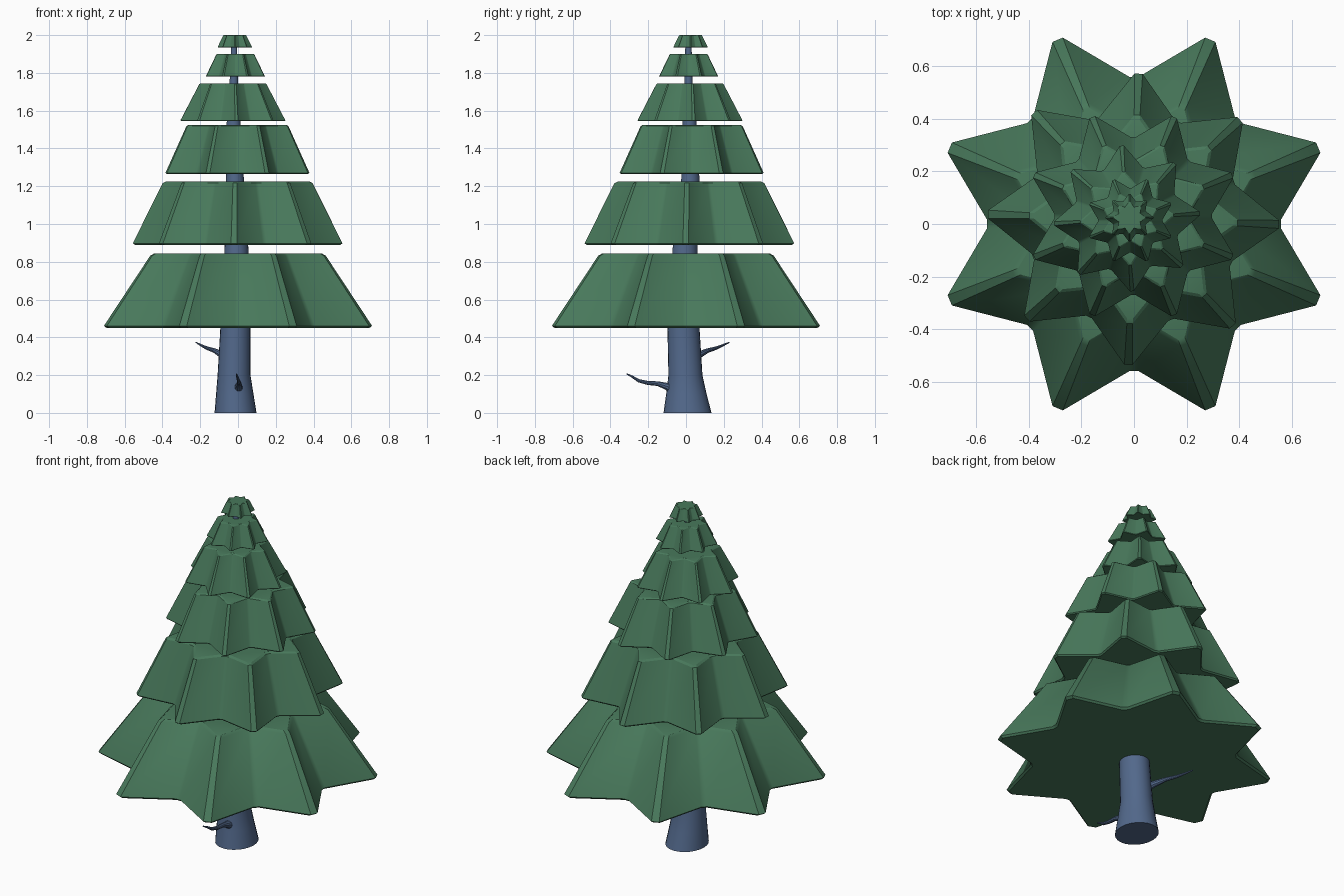
import bpy, bmesh, math
from mathutils import Vector

if "Cube" in bpy.data.objects:
    bpy.data.objects.remove(bpy.data.objects["Cube"])


def material(name, rgb):
    m = bpy.data.materials.new(name)
    m.diffuse_color = (*rgb, 1)
    m.use_nodes = True
    m.node_tree.nodes["Principled BSDF"].inputs["Base Color"].default_value = m.diffuse_color
    return m


GREEN = material("needles", (0.065, 0.19, 0.105))
BARK = material("bark", (0.085, 0.14, 0.26))


def loft(name, rings, mat):
    """Skin a list of equal-length vertex rings and cap both ends."""
    bm = bmesh.new()
    loops = [[bm.verts.new(p) for p in ring] for ring in rings]
    n = len(loops[0])
    for a, b in zip(loops, loops[1:]):
        for i in range(n):
            j = (i + 1) % n
            bm.faces.new((a[i], a[j], b[j], b[i]))
    bm.faces.new(loops[0][::-1])
    bm.faces.new(loops[-1])
    bmesh.ops.recalc_face_normals(bm, faces=bm.faces)
    mesh = bpy.data.meshes.new(name)
    bm.to_mesh(mesh)
    bm.free()
    mesh.materials.append(mat)
    ob = bpy.data.objects.new(name, mesh)
    bpy.context.collection.objects.link(ob)
    bpy.ops.object.select_all(action='DESELECT')
    ob.select_set(True)
    bpy.context.view_layer.objects.active = ob
    bpy.ops.object.shade_smooth_by_angle(angle=math.radians(30))
    return ob


def star_ring(cx, cy, z, r, turn):
    """Eight-pointed star with blunted tips and valleys."""
    pts = []
    for k in range(16):
        rad, half = (r, 1.6) if k % 2 == 0 else (r * 0.737, 1.7)
        for s in (-half, half):
            a = math.radians(turn + 22.5 * k + s)
            pts.append((cx + rad * math.cos(a), cy + rad * math.sin(a), z))
    return pts


# Foliage tiers: centre x, y, bottom z, top z, bottom radius, top radius, turn
TIERS = [
    (0.0, 0.0, 0.45, 0.845, 0.76, 0.497, 22.5),
    (-0.002, 0.018, 0.89, 1.225, 0.555, 0.397, -2),
    (-0.003, 0.03, 1.265, 1.525, 0.408, 0.289, 22.5),
    (-0.027, 0.021, 1.545, 1.745, 0.278, 0.178, 4),
    (-0.014, 0.014, 1.78, 1.90, 0.167, 0.108, 22.5),
    (-0.017, 0.024, 1.935, 2.0, 0.091, 0.061, 0),
]
for i, (cx, cy, z0, z1, r0, r1, turn) in enumerate(TIERS):
    b = 0.02 * r0
    rings = [star_ring(cx, cy, z, r, turn) for z, r in (
        (z0, r0 - b), (z0 + b * 0.7, r0), (z1 - b * 0.8, r1), (z1, r1 - 1.6 * b))]
    loft(f"foliage_tier_{i + 1}", rings, GREEN)

# Trunk: z, centre x, centre y, half width x, half width y
TRUNK = [
    (0.0, -0.013, 0.008, 0.111, 0.127), (0.1, -0.017, 0.002, 0.099, 0.107),
    (0.2, -0.021, -0.003, 0.087, 0.09), (0.44, -0.014, -0.013, 0.08, 0.085),
    (0.87, -0.008, -0.005, 0.063, 0.066), (1.24, -0.016, 0.023, 0.047, 0.048),
    (1.535, -0.023, 0.019, 0.037, 0.037), (1.76, -0.022, 0.013, 0.022, 0.021),
    (1.97, -0.02, 0.013, 0.014, 0.016),
]
loft("trunk", [[(cx + rx * math.cos(math.tau * k / 24), cy + ry * math.sin(math.tau * k / 24), z)
                for k in range(24)] for z, cx, cy, rx, ry in TRUNK], BARK)


def twig(name, path):
    """Tapered tube along points given as (x, y, z, radius)."""
    pts = [Vector(p[:3]) for p in path]
    rings = []
    for i, p in enumerate(pts):
        d = (pts[min(i + 1, len(pts) - 1)] - pts[max(i - 1, 0)]).normalized()
        u = d.cross(Vector((0, 0, 1))).normalized()
        v = u.cross(d)
        rings.append([p + path[i][3] * (u * math.cos(math.tau * k / 10) + v * math.sin(math.tau * k / 10))
                      for k in range(10)])
    loft(name, rings, BARK)


# Two bare twigs on the trunk
twig("back_twig", [(-0.05, 0.03, 0.285, 0.025), (-0.085, 0.07, 0.308, 0.018),
                   (-0.125, 0.115, 0.33, 0.012), (-0.165, 0.16, 0.343, 0.009),
                   (-0.195, 0.195, 0.358, 0.006), (-0.222, 0.228, 0.373, 0.003)])
twig("front_twig", [(0.0, -0.06, 0.12, 0.032), (0.003, -0.1, 0.14, 0.02),
                    (0.006, -0.15, 0.155, 0.013), (0.006, -0.2, 0.158, 0.011),
                    (0.003, -0.25, 0.17, 0.009), (-0.004, -0.285, 0.192, 0.006),
                    (-0.008, -0.314, 0.207, 0.003)])
